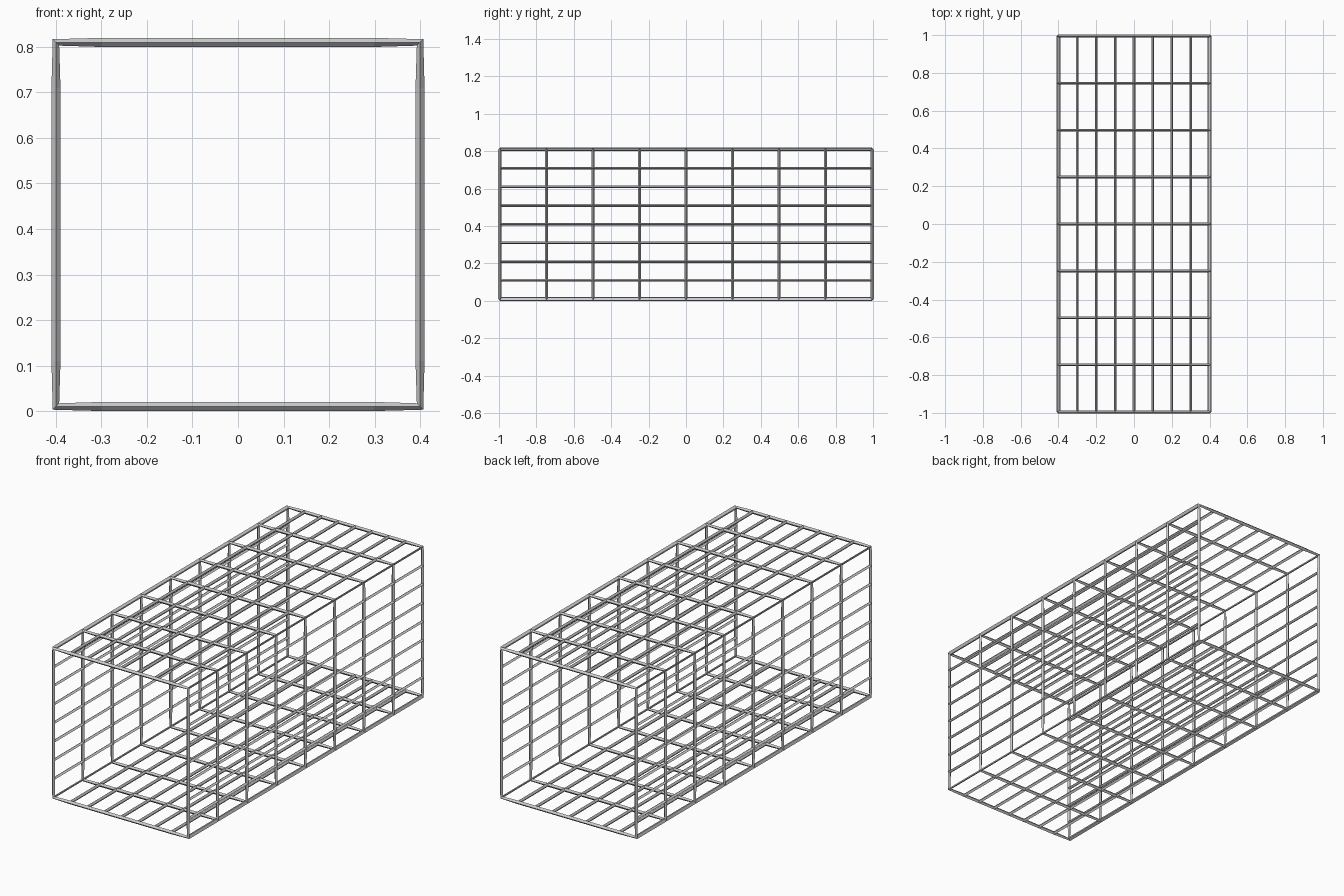
import bpy, bmesh

if "Cube" in bpy.data.objects:
    bpy.data.objects.remove(bpy.data.objects["Cube"])

CELLS = 8            # cells along each side and along the length
HALF_W = 0.4         # half width of the square section
HALF_L = 0.994       # half length to the end bar centres
MID_Z = 0.41

# Outline of the square section, divided into cells on every side
step = 2 * HALF_W / CELLS
outline = []
for i in range(CELLS):
    t = -HALF_W + i * step
    outline.append((t, -HALF_W))
for i in range(CELLS):
    t = -HALF_W + i * step
    outline.append((HALF_W, t))
outline += [(-x, -z) for x, z in outline]

# Open-ended square tube of quads
bm = bmesh.new()
rings = []
for j in range(CELLS + 1):
    y = -HALF_L + 2 * HALF_L * j / CELLS
    rings.append([bm.verts.new((x, y, MID_Z + z)) for x, z in outline])
n = len(outline)
for a, b in zip(rings, rings[1:]):
    for i in range(n):
        k = (i + 1) % n
        bm.faces.new((a[i], a[k], b[k], b[i]))
bmesh.ops.recalc_face_normals(bm, faces=bm.faces)

mesh = bpy.data.meshes.new("cage_bars")
bm.to_mesh(mesh)
bm.free()
cage = bpy.data.objects.new("cage_bars", mesh)
bpy.context.collection.objects.link(cage)

# Every cell edge becomes a bar
wire = cage.modifiers.new("bars", 'WIREFRAME')
wire.thickness = 0.02
wire.offset = 0
wire.use_boundary = True
wire.use_even_offset = False

# Report the finished extents
ev = cage.evaluated_get(bpy.context.evaluated_depsgraph_get())
for axis in range(3):
    c = [v.co[axis] for v in ev.data.vertices]
    print("xyz"[axis], min(c), max(c))
